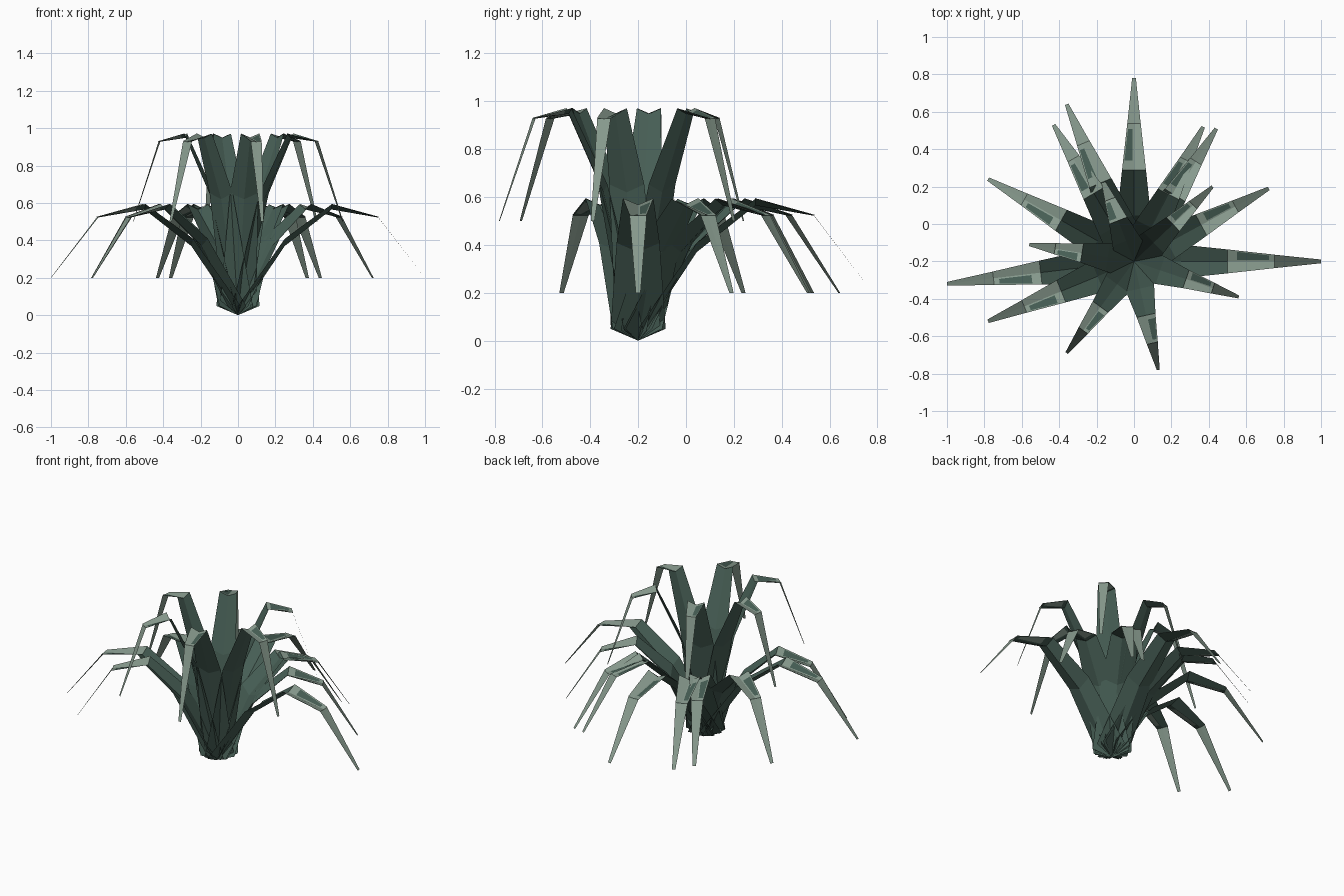
import bpy, math

if "Cube" in bpy.data.objects:
    bpy.data.objects.remove(bpy.data.objects["Cube"])


def material(name, rgb):
    m = bpy.data.materials.new(name)
    m.diffuse_color = (*rgb, 1)
    m.use_nodes = True
    m.node_tree.nodes["Principled BSDF"].inputs["Base Color"].default_value = m.diffuse_color
    return m


DARK = material("dark_leaf_green", (0.062, 0.112, 0.090))
LIGHT = material("pale_leaf_green", (0.245, 0.325, 0.270))

ROOT = (0.0, -0.2)                          # all leaves spring from here
FOLD = (0.43, 0.43, 0.43, 0.05, 0.0)        # edge lift per half width
SKIN = 0.003                                # offset of the pale upper skin


def leaf(name, tip, heights, half):
    """Folded, arching strip from the root to the tip, pale on its drooping end."""
    dx, dy = tip[0] - ROOT[0], tip[1] - ROOT[1]
    reach = math.hypot(dx, dy)
    ux, uy = dx / reach, dy / reach
    path = [(reach * i / 4, z) for i, z in enumerate(heights)]
    verts, faces, mats = [], [], []

    def strip(first, last, lift, pale_from, flip):
        start = len(verts)
        for i in range(first, last + 1):
            a, b = path[max(i - 1, 0)], path[min(i + 1, 4)]
            run, rise = b[0] - a[0], b[1] - a[1]
            n = math.hypot(run, rise)
            r = path[i][0] - rise / n * lift
            z = path[i][1] + run / n * lift
            for side in (-1, 0, 1):
                w = side * half[i]
                verts.append((ROOT[0] + ux * r - uy * w,
                              ROOT[1] + uy * r + ux * w,
                              z + abs(w) * FOLD[i]))
        for i in range(last - first):
            for s in (0, 1):
                k = start + i * 3 + s
                f = (k, k + 3, k + 4, k + 1)
                faces.append(f[::-1] if flip else f)
                mats.append(1 if first + i >= pale_from else 0)

    strip(0, 4, 0, 3, True)         # whole blade, pale tip
    strip(2, 3, SKIN, 2, False)     # pale top on the bend
    me = bpy.data.meshes.new(name)
    me.from_pydata(verts, [], faces)
    me.materials.append(DARK)
    me.materials.append(LIGHT)
    me.polygons.foreach_set("material_index", mats)
    me.update()
    bpy.context.collection.objects.link(bpy.data.objects.new(name, me))


# Outer ring of low, long leaves
LOW = (0.0, 0.37, 0.565, 0.522, 0.2)
LOW_HALF = (0.115, 0.09, 0.064, 0.036, 0.01)
for i, tip in enumerate([(0, 0.78), (-0.36, 0.64), (-0.43, 0.53), (-0.78, 0.24),
                         (-1.0, -0.32), (-0.78, -0.52), (1.0, -0.2),
                         (0.72, 0.19), (0.44, 0.51), (0.37, 0.52)]):
    leaf(f"low_leaf_{i + 1}", tip, LOW, LOW_HALF)

# Inner ring of tall, upright leaves
TALL = (0.0, 0.62, 0.948, 0.927, 0.5)
TALL_HALF = (0.1, 0.077, 0.051, 0.03, 0.008)
for i, tip in enumerate([(-0.56, -0.11), (-0.36, -0.69), (0.13, -0.78),
                         (0.56, -0.39), (0.42, 0.2), (-0.17, 0.24)]):
    leaf(f"tall_leaf_{i + 1}", tip, TALL, TALL_HALF)
